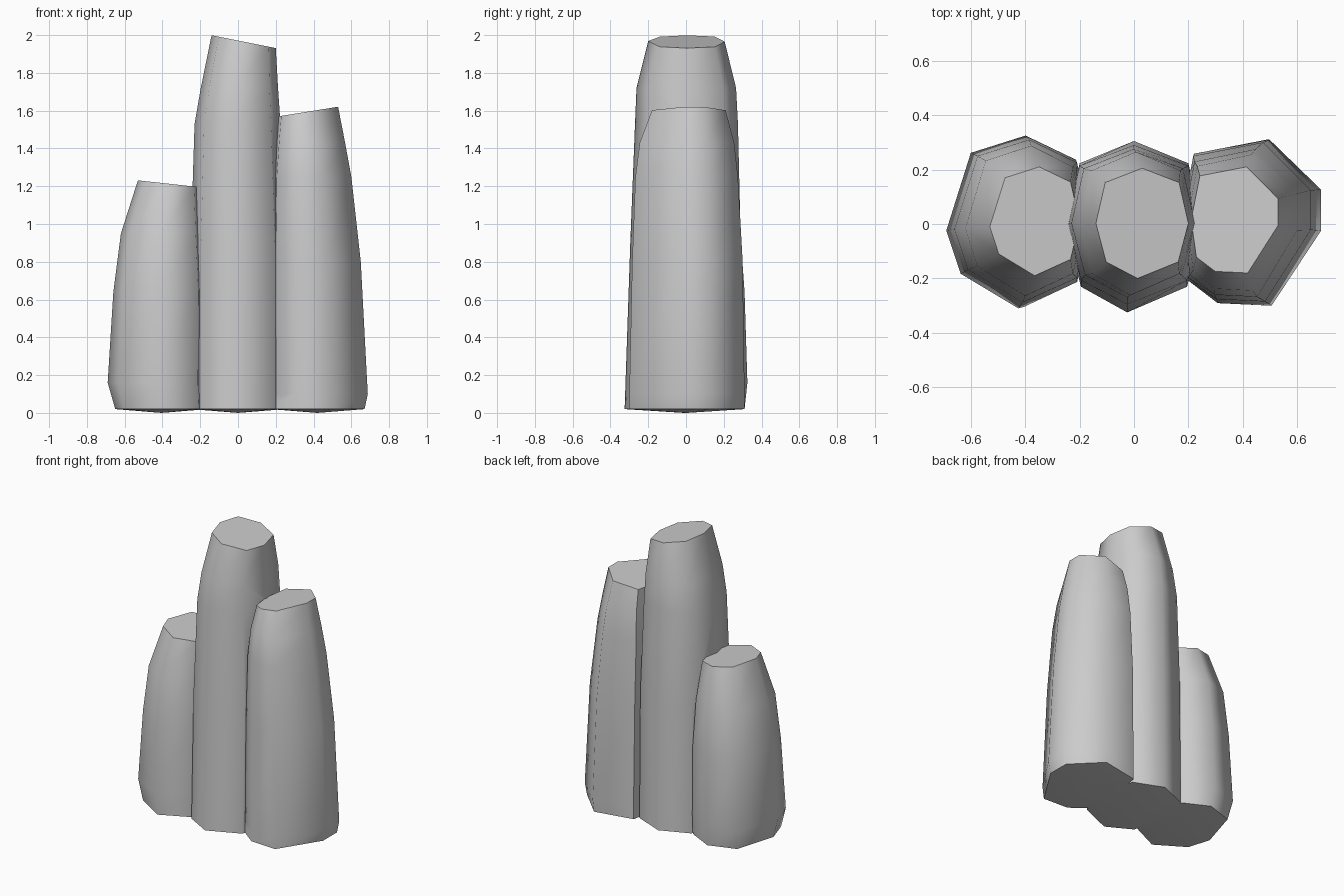
import bpy, bmesh
from math import radians

if "Cube" in bpy.data.objects:
    bpy.data.objects.remove(bpy.data.objects["Cube"])


def column(name, shape, levels, slope):
    """Loft a unit outline through (z, x0, x1, y0, y1) boxes; the top ring is tilted."""
    bm = bmesh.new()
    rings = []
    for i, (z, x0, x1, y0, y1) in enumerate(levels):
        tilt = slope if i == len(levels) - 1 else 0
        cx, cy, hx, hy = (x0 + x1) / 2, (y0 + y1) / 2, (x1 - x0) / 2, (y1 - y0) / 2
        rings.append([bm.verts.new((cx + u * hx, cy + v * hy, z + tilt * u * hx))
                      for u, v in shape])
    n = len(shape)
    for a, b in zip(rings, rings[1:]):
        for i in range(n):
            j = (i + 1) % n
            bm.faces.new((a[i], a[j], b[j], b[i]))
    bm.faces.new(rings[-1])
    # shallow dipped underside
    z, x0, x1, y0, y1 = levels[0]
    c = bm.verts.new(((x0 + x1) / 2, (y0 + y1) / 2, 0))
    for i in range(n):
        bm.faces.new((rings[0][(i + 1) % n], rings[0][i], c))
    bmesh.ops.recalc_face_normals(bm, faces=bm.faces)
    me = bpy.data.meshes.new(name)
    bm.to_mesh(me)
    bm.free()
    ob = bpy.data.objects.new(name, me)
    bpy.context.collection.objects.link(ob)
    return ob


# tall central pillar
rock = column("rock_pillars",
    [(1, 0), (.8, .74), (0, 1), (-.8, .74), (-1, 0), (-.78, -.7), (-.1, -1), (.78, -.7)],
    [(.02, -.25, .25, -.325, .305), (.9, -.25, .25, -.295, .29),
     (1.53, -.23, .225, -.27, .275), (1.72, -.197, .212, -.262, .265),
     (1.965, -.14, .2, -.2, .205)], -.2)

# short left pillar
left = column("left_pillar",
    [(1, 0), (.8, .72), (.1, 1), (-.66, .8), (-1, -.1), (-.8, -.6), (0, -1), (.8, -.7)],
    [(.02, -.65, -.16, -.305, .31), (.16, -.69, -.16, -.31, .325),
     (.64, -.66, -.16, -.288, .31), (.95, -.62, -.18, -.265, .288),
     (1.213, -.53, -.2, -.19, .21)], -.11)

# medium right pillar
right = column("right_pillar",
    [(1, .4), (.27, 1), (-.8, .83), (-1, 0), (-.88, -.7), (-.45, -.97), (.3, -1), (1, -.1)],
    [(.02, .17, .67, -.3, .31), (.1, .17, .687, -.3, .31), (.8, .17, .65, -.285, .3),
     (1.25, .18, .6, -.268, .275), (1.43, .195, .567, -.245, .255),
     (1.595, .21, .53, -.18, .21)], .16)

# fuse the pillars into one rock
bpy.context.view_layer.objects.active = rock
for part in (left, right):
    mod = rock.modifiers.new("fuse", 'BOOLEAN')
    mod.operation, mod.solver, mod.object = 'UNION', 'EXACT', part
    bpy.ops.object.modifier_apply(modifier=mod.name)
    bpy.data.objects.remove(part)

rock.select_set(True)
bpy.ops.object.shade_smooth_by_angle(angle=radians(65))
